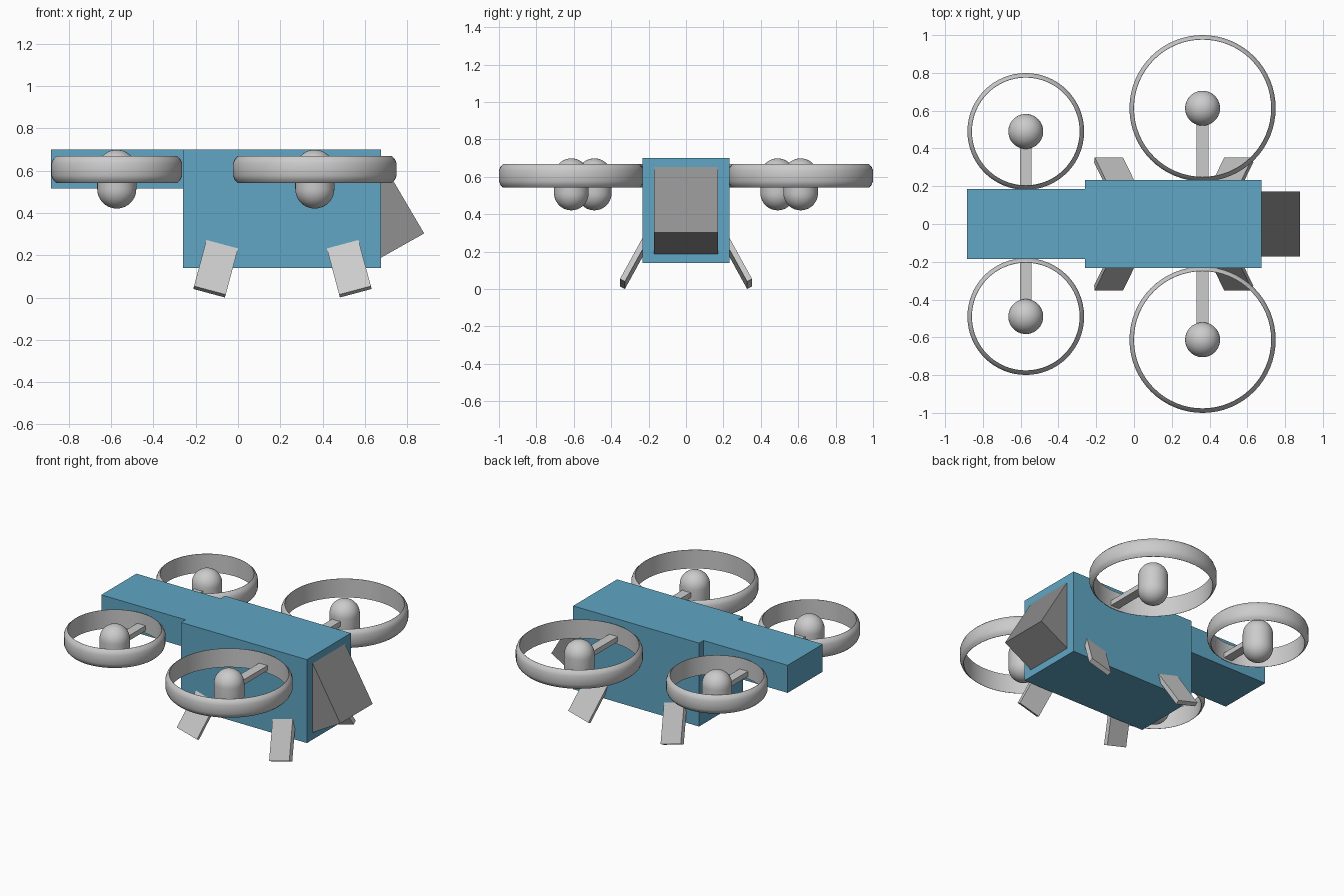
import bpy, bmesh
from math import sin, cos, pi, radians
from mathutils import Matrix, Vector

cube = bpy.data.objects.get("Cube")
if cube:
    bpy.data.objects.remove(cube, do_unlink=True)


def material(name, rgb):
    m = bpy.data.materials.new(name)
    m.use_nodes = True
    color = (*rgb, 1)
    m.diffuse_color = color
    m.node_tree.nodes["Principled BSDF"].inputs["Base Color"].default_value = color
    return m


BLUE = material("hull_blue", (0.115, 0.38, 0.55))
LIGHT = material("light_grey", (0.6, 0.6, 0.6))
DARK = material("nose_grey", (0.28, 0.28, 0.28))


def finish(name, bm, mat, smooth=False):
    bmesh.ops.recalc_face_normals(bm, faces=bm.faces)
    mesh = bpy.data.meshes.new(name)
    bm.to_mesh(mesh)
    bm.free()
    mesh.materials.append(mat)
    ob = bpy.data.objects.new(name, mesh)
    bpy.context.scene.collection.objects.link(ob)
    if smooth:
        bpy.ops.object.select_all(action="DESELECT")
        ob.select_set(True)
        bpy.context.view_layer.objects.active = ob
        bpy.ops.object.shade_smooth_by_angle(angle=radians(35))
    return ob


def box(name, lo, hi, mat, matrix=Matrix()):
    lo, hi = Vector(lo), Vector(hi)
    bm = bmesh.new()
    place = Matrix.Translation((lo + hi) / 2) @ Matrix.Diagonal((*(hi - lo), 1))
    bmesh.ops.create_cube(bm, size=1, matrix=matrix @ place)
    return finish(name, bm, mat)


def lathe(name, profile, x, y, mat, closed, steps=64):
    """Revolve (radius, z) points about a vertical axis through x, y."""
    bm = bmesh.new()
    verts = [bm.verts.new((r, 0, z)) for r, z in profile]
    pairs = list(zip(verts, verts[1:]))
    if closed:
        pairs.append((verts[-1], verts[0]))
    edges = [bm.edges.new(p) for p in pairs]
    bmesh.ops.spin(bm, geom=verts + edges, cent=(0, 0, 0), axis=(0, 0, 1),
                   angle=2 * pi, steps=steps)
    bmesh.ops.remove_doubles(bm, verts=bm.verts, dist=1e-4)
    bmesh.ops.translate(bm, verts=bm.verts, vec=(x, y, 0))
    return finish(name, bm, mat, smooth=True)


# Hull: deep main body and shallow tail boom
box("main_body", (-0.26, -0.233, 0.14), (0.675, 0.233, 0.7), BLUE)
box("tail_boom", (-0.885, -0.186, 0.515), (-0.26, 0.186, 0.7), BLUE)

# Wedge nose on the +x end
bm = bmesh.new()
ends = [[bm.verts.new((x, y, z)) for x, z in ((0.67, 0.66), (0.88, 0.303), (0.67, 0.185))]
        for y in (-0.172, 0.172)]
for tri in ends:
    bm.faces.new(tri)
for i in range(3):
    j = (i + 1) % 3
    bm.faces.new((ends[0][i], ends[0][j], ends[1][j], ends[1][i]))
finish("nose_wedge", bm, DARK)

# Rotors: thin bulged ring, capsule pod and flat arm
BOTTOM, TOP = 0.542, 0.668
BULGE = ((0.022, 0), (0.008, 0.014), (0, 0.034))
POD = 0.0925
for side, x, reach, radius, hull in (("left", 0.363, 0.613, 0.387, 0.233),
                                     ("right", -0.573, 0.49, 0.309, 0.186)):
    for end, s in (("front", -1), ("back", 1)):
        tag = end + "_" + side
        lower = [(radius - inset, BOTTOM + up) for inset, up in BULGE]
        upper = [(radius - inset, TOP - up) for inset, up in reversed(BULGE)]
        inner = radius - 0.024
        ring = lower + upper + [(inner, TOP), (inner, BOTTOM)]
        lathe(tag + "_rotor_ring", ring, x, s * reach, LIGHT, True)

        dome = [pi / 2 * i / 10 for i in range(11)]
        pod = [(POD * sin(a), 0.513 - POD * cos(a)) for a in dome]
        pod += [(POD * cos(a), 0.606 + POD * sin(a)) for a in dome]
        lathe(tag + "_rotor_pod", pod, x, s * reach, LIGHT, False, 40)

        near, far = sorted((s * (hull - 0.02), s * reach))
        box(tag + "_rotor_arm", (x - 0.031, near, 0.558), (x + 0.031, far, 0.592), LIGHT)

# Splayed legs, tilted outward along both axes
for side, x, sx in (("left", 0.553, 1), ("right", -0.133, -1)):
    for end, sy in (("front", -1), ("back", 1)):
        turn = Matrix.Rotation(radians(-15 * sx), 4, "Y") @ Matrix.Rotation(radians(28 * sy), 4, "X")
        foot = Matrix.Translation((x, sy * 0.353, 0.034))
        low, high = sorted((0, -sy * 0.03))
        box(end + "_" + side + "_leg", (-0.0775, low, 0), (0.0775, high, 0.32), LIGHT, foot @ turn)
